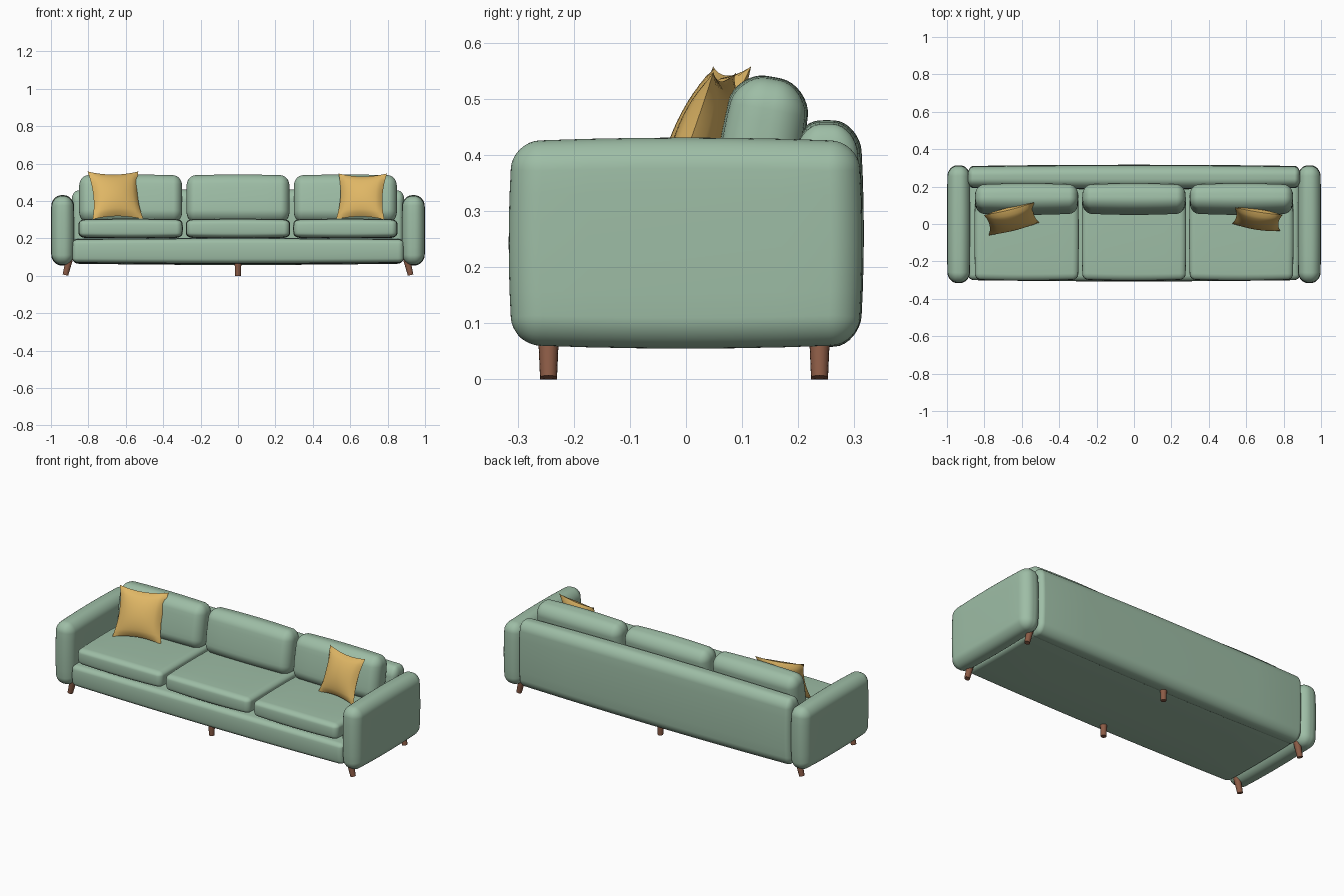
import bpy, bmesh, math
from mathutils import Vector

if "Cube" in bpy.data.objects:
    bpy.data.objects.remove(bpy.data.objects["Cube"])


def material(name, color):
    m = bpy.data.materials.new(name)
    m.diffuse_color = (*color, 1)
    m.use_nodes = True
    m.node_tree.nodes["Principled BSDF"].inputs["Base Color"].default_value = m.diffuse_color
    return m


FABRIC = material("sage green fabric", (0.34, 0.51, 0.38))
MUSTARD = material("mustard fabric", (0.74, 0.47, 0.13))
WOOD = material("brown wood", (0.26, 0.105, 0.06))


def finish(name, bm, mat, loc, rot=(0, 0, 0), angle=50):
    bmesh.ops.recalc_face_normals(bm, faces=bm.faces)
    me = bpy.data.meshes.new(name)
    bm.to_mesh(me)
    bm.free()
    me.materials.append(mat)
    ob = bpy.data.objects.new(name, me)
    bpy.context.collection.objects.link(ob)
    ob.location = loc
    ob.rotation_euler = [math.radians(a) for a in rot]
    bpy.ops.object.select_all(action='DESELECT')
    ob.select_set(True)
    bpy.context.view_layer.objects.active = ob
    bpy.ops.object.shade_smooth_by_angle(angle=math.radians(angle))
    return ob


# Padded box: rounded corners with radius per axis, sides bulging by a set depth
def padded_box(name, lo, hi, radius, bulge, rot=(0, 0, 0), corner=4, middle=6):
    lo, hi = Vector(lo), Vector(hi)
    half = (hi - lo) / 2
    steps = [(-1, math.tan(math.pi / 4 * (i / corner - 1))) for i in range(corner)]
    steps += [(-1 + 2 * i / middle, 0) for i in range(middle + 1)]
    steps += [(1, math.tan(math.pi / 4 * (i + 1) / corner)) for i in range(corner)]
    n = len(steps) - 1
    bm = bmesh.new()
    cache = {}

    def vert(idx):
        if idx not in cache:
            d = Vector([steps[i][1] for i in idx]).normalized()
            p = [steps[i][0] * (half[a] - radius[a]) + radius[a] * d[a]
                 for a, i in enumerate(idx)]
            u = [p[a] / half[a] for a in range(3)]
            for a in range(3):
                other = sum(u[b] ** 2 for b in range(3) if b != a) / 2
                p[a] -= u[a] * bulge[a] * other
            cache[idx] = bm.verts.new(p)
        return cache[idx]

    for axis in range(3):
        for side in (0, n):
            for i in range(n):
                for j in range(n):
                    quad = []
                    for a, b in ((i, j), (i + 1, j), (i + 1, j + 1), (i, j + 1)):
                        idx = [a, b]
                        idx.insert(axis, side)
                        quad.append(vert(tuple(idx)))
                    bm.faces.new(quad)
    return finish(name, bm, FABRIC, (lo + hi) / 2, rot)


# Throw pillow: pinched square with pointed corners
def pillow(name, half, depth, loc, rot):
    bm = bmesh.new()
    for side in (-1, 1):
        grid = bmesh.ops.create_grid(bm, x_segments=14, y_segments=14, size=1)
        for v in grid["verts"]:
            u, w = v.co.x, v.co.y
            puff = max(0, (1 - u * u) * (1 - w * w)) ** 0.55
            v.co = (half * u * (1 - 0.13 * (1 - w * w)), side * depth * puff,
                    half * w * (1 - 0.13 * (1 - u * u)))
    bmesh.ops.remove_doubles(bm, verts=bm.verts, dist=0.0001)
    return finish(name, bm, MUSTARD, loc, rot, 60)


# Tapered leg, splayed outward
def leg(name, x, y, splay):
    bm = bmesh.new()
    bmesh.ops.create_cone(bm, cap_ends=True, segments=16, radius1=0.015,
                          radius2=0.019, depth=0.09)
    lift = 0.045 * math.cos(math.radians(splay)) + 0.015 * abs(math.sin(math.radians(splay)))
    return finish(name, bm, WOOD, (x, y, lift), (0, splay, 0), 40)


# Frame: base, back and arms
padded_box("base", (-0.885, -0.307, 0.062), (0.885, 0.27, 0.203),
           (0.03, 0.025, 0.025), (0.0, 0.014, 0.01))
padded_box("back", (-0.888, 0.185, 0.058), (0.888, 0.317, 0.462),
           (0.03, 0.05, 0.05), (0.0, 0.014, 0.014))
for side, s in (("left", -1), ("right", 1)):
    padded_box(side + "_arm", (s * 0.9375 - 0.0625, -0.316, 0.055),
               (s * 0.9375 + 0.0625, 0.314, 0.431),
               (0.052, 0.05, 0.05), (0.006, 0.014, 0.014))

# Three seat cushions and three back cushions
for i, place in enumerate(("left", "middle", "right")):
    x = (i - 1) * 0.574
    padded_box(place + "_seat_cushion", (x - 0.279, -0.303, 0.2),
               (x + 0.279, 0.195, 0.306),
               (0.03, 0.03, 0.024), (0.007, 0.012, 0.008))
    padded_box(place + "_back_cushion", (x - 0.276, 0.058, 0.28),
               (x + 0.276, 0.208, 0.541),
               (0.045, 0.06, 0.055), (0.006, 0.014, 0.01), (-10, 0, 0))

# Throw pillows leaning on the back cushions
pillow("left_pillow", 0.14, 0.046, (-0.655, 0.027, 0.43), (-24, 0, 14))
pillow("right_pillow", 0.131, 0.044, (0.66, 0.025, 0.424), (-20, 0, -9))

# Six legs
for row, y in (("front", -0.245), ("back", 0.238)):
    leg(row + "_left_leg", -0.912, y, 14)
    leg(row + "_middle_leg", 0, y, 0)
    leg(row + "_right_leg", 0.912, y, -14)
